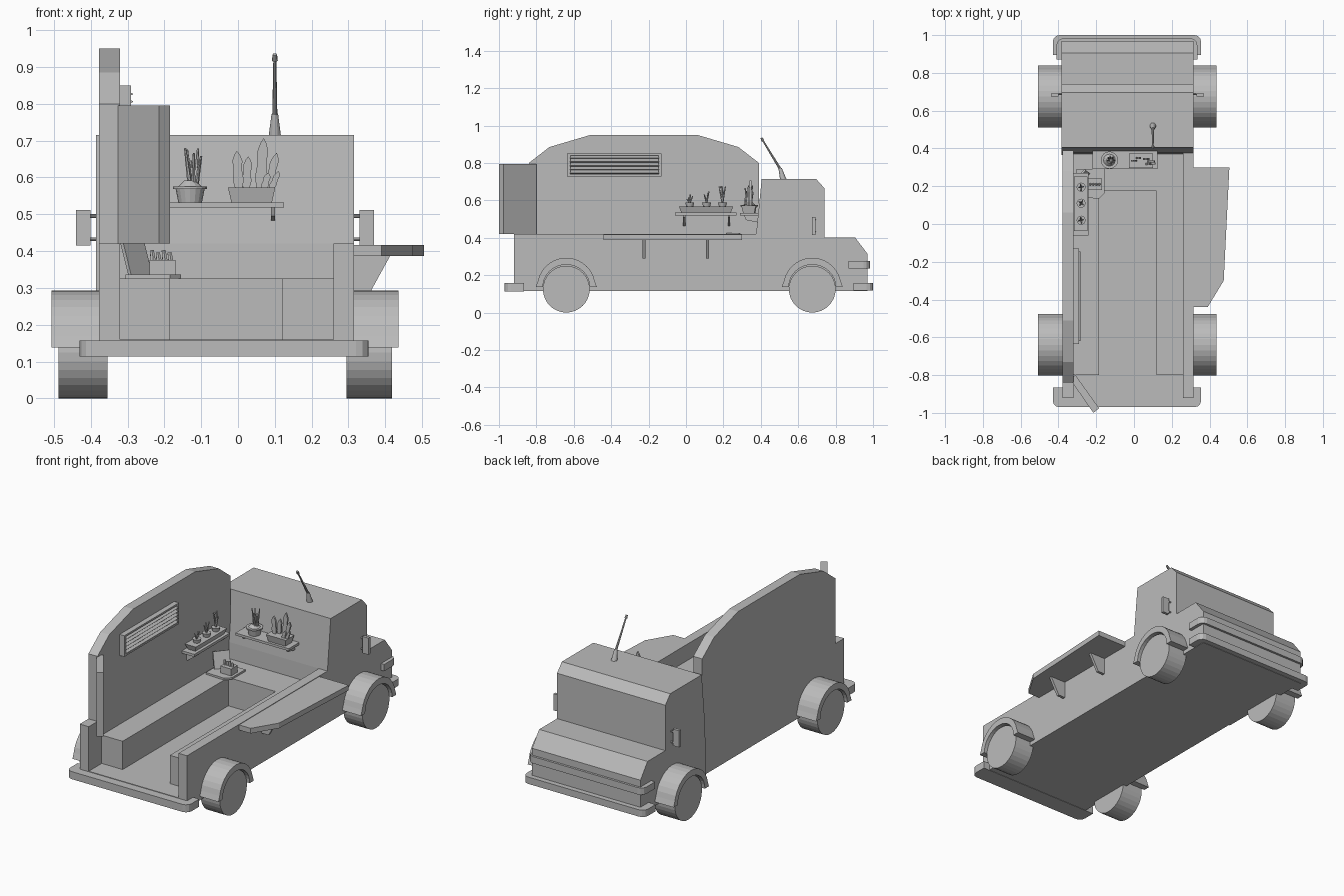
import bpy, bmesh, math, random
from mathutils import Vector, Matrix

if "Cube" in bpy.data.objects:
    bpy.data.objects.remove(bpy.data.objects["Cube"])

random.seed(3)
grey = bpy.data.materials.new("plain grey")
grey.diffuse_color = (0.5, 0.5, 0.5, 1)
grey.use_nodes = True
grey.node_tree.nodes["Principled BSDF"].inputs["Base Color"].default_value = grey.diffuse_color


def add(name, bm):
    bmesh.ops.recalc_face_normals(bm, faces=bm.faces)
    me = bpy.data.meshes.new(name)
    bm.to_mesh(me)
    bm.free()
    me.materials.append(grey)
    ob = bpy.data.objects.new(name, me)
    bpy.context.collection.objects.link(ob)
    return ob


def prism(name, pts, axis, a, b):
    """Extrude a 2D outline along an axis from a to b."""
    place = {'x': lambda p, t: (t, p[0], p[1]),
             'y': lambda p, t: (p[0], t, p[1]),
             'z': lambda p, t: (p[0], p[1], t)}[axis]
    bm = bmesh.new()
    lo = [bm.verts.new(place(p, a)) for p in pts]
    hi = [bm.verts.new(place(p, b)) for p in pts]
    bm.faces.new(lo)
    bm.faces.new(hi)
    n = len(pts)
    for i in range(n):
        j = (i + 1) % n
        bm.faces.new((lo[i], lo[j], hi[j], hi[i]))
    return add(name, bm)


def box(name, x0, x1, y0, y1, z0, z1):
    return prism(name, [(x0, y0), (x1, y0), (x1, y1), (x0, y1)], 'z', z0, z1)


def rod(name, p0, p1, r0, r1, n=8):
    p0, p1 = Vector(p0), Vector(p1)
    d = p1 - p0
    m = Matrix.Translation((p0 + p1) / 2) @ d.to_track_quat('Z', 'Y').to_matrix().to_4x4()
    bm = bmesh.new()
    bmesh.ops.create_cone(bm, cap_ends=True, segments=n, radius1=r0, radius2=r1,
                          depth=d.length, matrix=m)
    return add(name, bm)


XL, XR = -0.385, 0.315
# lower body, side walls and cab
box("floor", XL + .008, XR, -0.92, 0.5, 0.115, 0.16)
prism("tall_left_wall", [(-0.92, .115), (.39, .115), (.39, .80), (.28, .885), (.06, .95), (-.51, .95),
                         (-.73, .885), (-.84, .80), (-.84, .42), (-.92, .42)], 'x', -.378, -.32)
box("low_right_wall", 0.26, XR, -0.92, 0.39, 0.115, 0.42)
prism("cab", [(.365, .115), (.97, .115), (.97, .315), (.905, .40), (.74, .40), (.74, .665),
              (.695, .715), (.405, .715), (.375, .42)], 'x', XL, XR)

# bumpers with clipped corners
def bumper(name, x0, x1, yin, yout, z0, z1):
    s = 1 if yout > yin else -1
    c = []
    for k in range(4):
        a = math.radians(30 * k)
        c.append((0.035 * (1 - math.sin(a)), 0.035 * (1 - math.cos(a))))
    right = [(x1 - u[1], yout - s * u[0]) for u in c]
    left = [(x0 + u[1], yout - s * u[0]) for u in reversed(c)]
    prism(name, [(x1, yin)] + right + left + [(x0, yin)], 'z', z0, z1)


bumper("rear_bumper", -.43, .355, -.865, -.97, .113, .157)
bumper("front_bumper", -.43, .355, .895, 1.0, .117, .157)
bumper("grille_bar", -.41, .335, .87, .983, .235, .275)

# wheels and wheel arches
for end, yc in (("rear", -.64), ("front", .675)):
    for side, xa, xb, fa, fb in (("left", -.488, -.355, -.507, -.375), ("right", .295, .418, .305, .436)):
        rod(f"{end}_{side}_wheel", (xa, yc, .125), (xb, yc, .125), .125, .125, 32)
        arc = [math.radians(180 * k / 16) for k in range(17)]
        outer = [(yc + .155 * math.cos(a), .138 + .155 * math.sin(a)) for a in arc]
        inner = [(yc + .125 * math.cos(a), .138 + .118 * math.sin(a)) for a in reversed(arc)]
        lip = [(yc + .163, .138)], [(yc - .163, .138)]
        prism(f"{end}_{side}_wheel_arch", lip[0] + outer[1:-1] + lip[1] + inner, 'x', fa, fb)

# U-shaped bench
prism("bench", [(-.32, -.80), (-.185, -.80), (-.185, .175), (.12, .175), (.12, -.80), (.26, -.80),
                (.26, .385), (-.32, .385)], 'z', .16, .325)
# open rear door
prism("rear_door", [(-.34, -.82), (-.31, -.80), (-.185, -.975), (-.215, -1.0)], 'z', .42, .795)

# fold-out side table and brackets
prism("side_table", [(.27, .30), (.505, .30), (.475, -.30), (.39, -.44), (.27, -.44)], 'z', .387, .417)
for y in (-.225, .115):
    prism("table_bracket", [(.31, .39), (.415, .39), (.36, .29), (.31, .29)], 'y', y - .008, y + .008)

# mirrors
for side, xa, xb, body in (("left", -.44, -.40, -.38), ("right", .33, .37, .31)):
    box(f"{side}_mirror", xa, xb, .675, .692, .415, .512)
    for z in (.432, .495):
        rod(f"{side}_mirror_arm", (body, .69, z), ((xa + xb) / 2, .684, z), .005, .005)

# antenna
rod("antenna_base", (.10, .52, .71), (.10, .503, .772), .017, .009, 12)
rod("antenna_pole", (.10, .505, .765), (.10, .408, .925), .007, .004)
rod("antenna_tip", (.10, .412, .918), (.10, .403, .934), .008, .006)

# vent on the tall wall
y0, y1, z0, z1 = -.635, -.13, .727, .85
for za in (z0, z1 - .01):
    box("vent_frame_rail", -.325, -.29, y0, y1, za, za + .01)
for ya in (y0, y1 - .018):
    box("vent_frame_post", -.325, -.29, ya, ya + .018, z0, z1)
for k in range(5):
    z = z0 + .014 + k * .0205
    prism("vent_slat", [(-.325, z + .018), (-.318, z + .021), (-.284, z + .004), (-.288, z)],
          'y', y0 + .015, y1 - .015)

# shelves and brackets
box("left_shelf", -.325, -.24, -.06, .27, .52, .535)
box("back_shelf", -.22, .125, .29, .39, .518, .532)
for y in (-.01, .23):
    prism("left_shelf_bracket", [(-.325, .52), (-.25, .52), (-.25, .51), (-.315, .463), (-.325, .463)],
          'y', y - .006, y + .006)
for x in (-.19, .095):
    prism("back_shelf_bracket", [(.39, .52), (.31, .52), (.32, .495), (.385, .482)], 'x', x - .005, x + .005)


# plants
def leaf(x, y, z, h, w, lean=0.0):
    pts = [(x - .3 * w, z), (x + .3 * w, z)]
    prof = ((.25, .5), (.5, .38), (.75, .45), (.9, .25))
    pts += [(x + lean * t + w * s, z + h * t) for t, s in prof]
    pts += [(x + lean, z + h)]
    pts += [(x + lean * t - w * s, z + h * t) for t, s in reversed(prof)]
    prism("leaf", pts, 'y', y - .005, y + .005)


def tapered_box(name, x0, x1, y0, y1, za, zb, flare):
    ob = box(name, x0, x1, y0, y1, za, zb)
    cx, cy = (x0 + x1) / 2, (y0 + y1) / 2
    for v in ob.data.vertices:
        if v.co.z > (za + zb) / 2:
            v.co.x += math.copysign(flare, v.co.x - cx)
            v.co.y += math.copysign(flare, v.co.y - cy)


rod("bowl_pot", (-.13, .338, .532), (-.13, .338, .572), .032, .04, 16)
rod("bowl_rim", (-.13, .338, .568), (-.13, .338, .575), .046, .046, 16)
rod("soil_mound", (-.13, .338, .574), (-.13, .338, .592), .033, .015, 12)
for k in range(7):
    a = k * 2.4
    h = random.uniform(.06, .115)
    b = Vector((-.122 + .01 * math.cos(a), .338 + .01 * math.sin(a), .585))
    rod("spiky_leaf", b, b + Vector((.012 * math.cos(a), .012 * math.sin(a), h)), .006, .003, 6)

tapered_box("leaf_planter", -.018, .092, .305, .365, .532, .572, .009)
for x, y, h, w, lean in ((.002, .335, .105, .03, -.005), (.022, .35, .09, .026, .006), (.06, .345, .14, .032, .01),
                         (.08, .33, .10, .026, .025), (.09, .32, .05, .02, .02), (.07, .318, .045, .022, .012)):
    leaf(x, y, .567, h, w, lean)

# long tray with three small pots
tapered_box("pot_tray", -.305, -.258, -.025, .24, .535, .567, .012)
for y, top in ((.02, .63), (.11, .648), (.195, .675)):
    rod("small_pot", (-.28, y, .56), (-.28, y, .588), .017, .024, 12)
    for k in range(4):
        a = k * 1.57 + y * 9
        rod("small_shoot", (-.28, y, .585), (-.28 + .014 * math.cos(a), y + .016 * math.sin(a), top - .008 * k),
            .005, .003, 6)
rod("small_blossom", (-.28, .175, .668), (-.28, .195, .673), .006, .004, 6)

# corner tray with leaning board and a box of small things
prism("corner_tray", [(-.305, .14), (-.185, .135), (-.155, .165), (-.155, .29), (-.305, .29)], 'z', .325, .336)
board = box("leaning_board", -.045, .045, -.005, .005, 0, .095)
board.matrix_world = (Matrix.Translation((-.265, .235, .334)) @ Matrix.Rotation(math.radians(50), 4, 'Z')
                      @ Matrix.Rotation(math.radians(-18), 4, 'X'))
box("small_box", -.24, -.17, .18, .24, .335, .376)
for k in range(4):
    x = -.23 + .016 * k
    rod("boxed_item", (x, .21, .37), (x - .004, .212, .402 - .006 * (k % 2)), .008, .006, 6)
